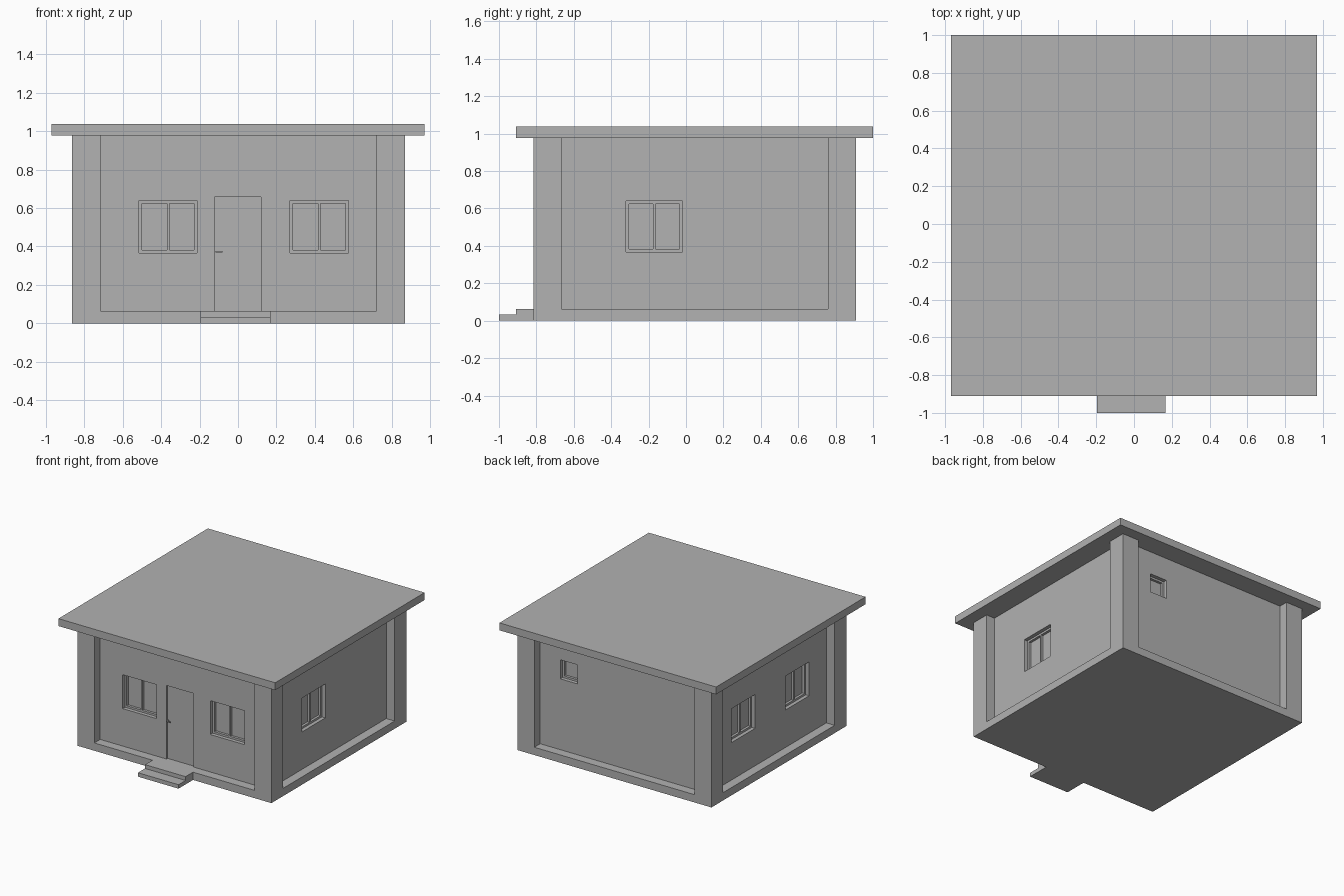
import bpy
import bmesh

if "Cube" in bpy.data.objects:
    bpy.data.objects.remove(bpy.data.objects["Cube"])

plaster = bpy.data.materials.new("plain_grey")
plaster.diffuse_color = (0.445, 0.445, 0.445, 1)
plaster.use_nodes = True
plaster.node_tree.nodes["Principled BSDF"].inputs["Base Color"].default_value = plaster.diffuse_color


def boxes(name, spans, hidden=False):
    """One object made of axis-aligned boxes (x0, x1, y0, y1, z0, z1)."""
    bm = bmesh.new()
    for x0, x1, y0, y1, z0, z1 in spans:
        cube = bmesh.ops.create_cube(bm, size=1)
        for v in cube["verts"]:
            v.co = (x1 if v.co.x > 0 else x0,
                    y1 if v.co.y > 0 else y0,
                    z1 if v.co.z > 0 else z0)
    mesh = bpy.data.meshes.new(name)
    bm.to_mesh(mesh)
    bm.free()
    mesh.materials.append(plaster)
    obj = bpy.data.objects.new(name, mesh)
    bpy.context.collection.objects.link(obj)
    obj.hide_render = hidden
    return obj


# Outer footprint and recessed wall planes
X0, X1, Y0, Y1 = -0.865, 0.87, -0.815, 0.91
POST, REC, BASE, TOP = 0.15, 0.075, 0.063, 0.977


def on_wall(side, u0, u1, z0, z1, d0, d1):
    """Box on a wall: u runs along the wall, d is depth inward from it."""
    if side == "front":
        return (u0, u1, Y0 + REC + d0, Y0 + REC + d1, z0, z1)
    if side == "back":
        return (u0, u1, Y1 - REC - d1, Y1 - REC - d0, z0, z1)
    if side == "right":
        return (X1 - REC - d1, X1 - REC - d0, u0, u1, z0, z1)
    return (X0 + REC + d0, X0 + REC + d1, u0, u1, z0, z1)


# Plinth, walls, corner posts and roof
boxes("plinth", [(X0, X1, Y0, Y1, 0, BASE)])
walls = boxes("walls", [(X0 + REC, X1 - REC, Y0 + REC, Y1 - REC, BASE, TOP)])
boxes("corner_posts", [(x, x + POST, y, y + POST, BASE, TOP)
                       for x in (X0, X1 - POST) for y in (Y0, Y1 - POST)])
boxes("roof_slab", [(-0.97, 0.97, -0.91, 1.0, TOP, 1.037)])

# Entrance steps
boxes("entrance_steps", [(-0.195, 0.168, -0.91, Y0, 0, BASE),
                         (-0.195, 0.168, -1.0, -0.91, 0, 0.032)])

# Windows: side, start, end, bottom, top, number of panes
windows = [
    ("front", -0.515, -0.213, 0.366, 0.64, 2),
    ("front", 0.27, 0.575, 0.366, 0.64, 2),
    ("right", -0.32, -0.02, 0.366, 0.64, 2),
    ("left", 0.245, 0.545, 0.366, 0.64, 2),
    ("left", -0.445, -0.145, 0.366, 0.64, 2),
    ("back", 0.387, 0.54, 0.636, 0.79, 1),
]
DOOR = ("front", -0.123, 0.12, BASE, 0.658)

# Openings cut out of the walls
cuts = [on_wall(*w[:5], -0.02, 0.07) for w in windows]
cuts.append(on_wall("front", DOOR[1], DOOR[2], BASE - 0.02, DOOR[4], -0.02, 0.03))
cutter = boxes("opening_cutter", cuts, hidden=True)
cutter.display_type = 'WIRE'
mod = walls.modifiers.new("openings", 'BOOLEAN')
mod.operation = 'DIFFERENCE'
mod.solver = 'EXACT'
mod.object = cutter

# Window frames and glass
F = 0.016
for i, (side, u0, u1, z0, z1, panes) in enumerate(windows):
    bars = [(u0, u0 + F, z0, z1), (u1 - F, u1, z0, z1),
            (u0 + F, u1 - F, z0, z0 + F), (u0 + F, u1 - F, z1 - F, z1)]
    if panes == 2:
        mid = (u0 + u1) / 2
        bars.append((mid - 0.006, mid + 0.006, z0 + F, z1 - F))
    boxes(f"window_frame_{i + 1}", [on_wall(side, *b, 0.03, 0.07) for b in bars])
    boxes(f"window_glass_{i + 1}",
          [on_wall(side, u0 + F, u1 - F, z0 + F, z1 - F, 0.05, 0.07)])

# Door leaf and handle
boxes("door", [on_wall(*DOOR, 0.014, 0.03)])
boxes("door_handle", [on_wall("front", -0.118, -0.11, 0.369, 0.377, -0.006, 0.014),
                      on_wall("front", -0.118, -0.082, 0.369, 0.377, -0.012, -0.006)])
